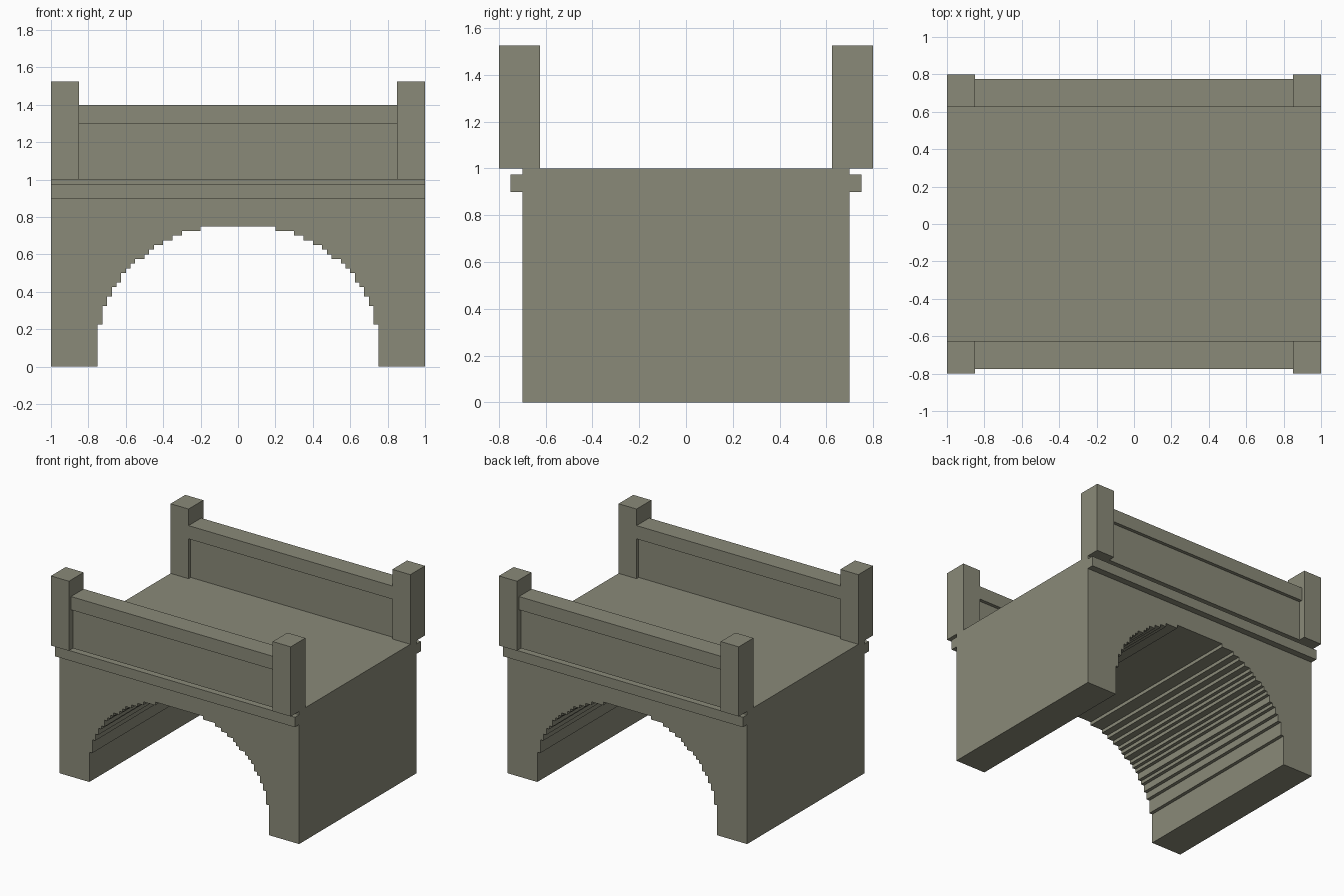
import bpy
import bmesh
from mathutils import Vector

cube = bpy.data.objects.get("Cube")
if cube:
    bpy.data.objects.remove(cube, do_unlink=True)

STEP = 0.025  # size of one stair step in the arch

stone = bpy.data.materials.new("olive grey stone")
stone.use_nodes = True
colour = (0.254, 0.254, 0.19, 1)
stone.diffuse_color = colour
bsdf = next(n for n in stone.node_tree.nodes if n.type == "BSDF_PRINCIPLED")
bsdf.inputs["Base Color"].default_value = colour


def finish(name, bm):
    bmesh.ops.recalc_face_normals(bm, faces=bm.faces)
    mesh = bpy.data.meshes.new(name)
    bm.to_mesh(mesh)
    bm.free()
    mesh.materials.append(stone)
    obj = bpy.data.objects.new(name, mesh)
    bpy.context.collection.objects.link(obj)
    return obj


def box(name, low, high):
    low, high = Vector(low), Vector(high)
    bm = bmesh.new()
    bmesh.ops.create_cube(bm, size=1)
    for v in bm.verts:
        v.co = (low + high) / 2 + v.co * (high - low)
    return finish(name, bm)


def sided_box(name, side, x, y, z):
    """Box on the front (side -1) or back (side 1), given as ranges."""
    ya, yb = sorted((side * y[0], side * y[1]))
    return box(name, (x[0], ya, z[0]), (x[1], yb, z[1]))


# Bridge body: stepped arch outline, extruded across the width
# Each pair: outer column of a stair, and its height, in steps
stairs = [(30, 9), (29, 13), (28, 15), (27, 17), (26, 18), (25, 20),
          (24, 21), (23, 22), (22, 23), (20, 24), (19, 25), (18, 26),
          (16, 27), (14, 28), (12, 29), (8, 30)]
half = []
base = 0
for column, height in stairs:
    half += [(column * STEP, base * STEP), (column * STEP, height * STEP)]
    base = height
outline = [(-1, 0), (-1, 1), (1, 1), (1, 0)] + half
outline += [(-x, z) for x, z in reversed(half)]

bm = bmesh.new()
face = bm.faces.new([bm.verts.new((x, -0.7, z)) for x, z in outline])
grown = bmesh.ops.extrude_face_region(bm, geom=[face], use_keep_orig=True)
bmesh.ops.translate(bm, vec=(0, 1.4, 0),
                    verts=[g for g in grown["geom"] if isinstance(g, bmesh.types.BMVert)])
finish("bridge_body", bm)

# Ledges, parapets and corner posts on both sides
for side, label in ((-1, "front"), (1, "back")):
    sided_box(label + "_ledge", side, (-1, 1), (0.7, 0.75), (0.9, 0.975))
    sided_box(label + "_parapet_panel", side, (-0.85, 0.85), (0.65, 0.75), (1, 1.3))
    sided_box(label + "_parapet_rail", side, (-0.85, 0.85), (0.625, 0.775), (1.3, 1.4))
    for x, hand in (((-1, -0.85), "right"), ((0.85, 1), "left")):
        sided_box(label + "_" + hand + "_post", side, x, (0.625, 0.8), (1, 1.525))
